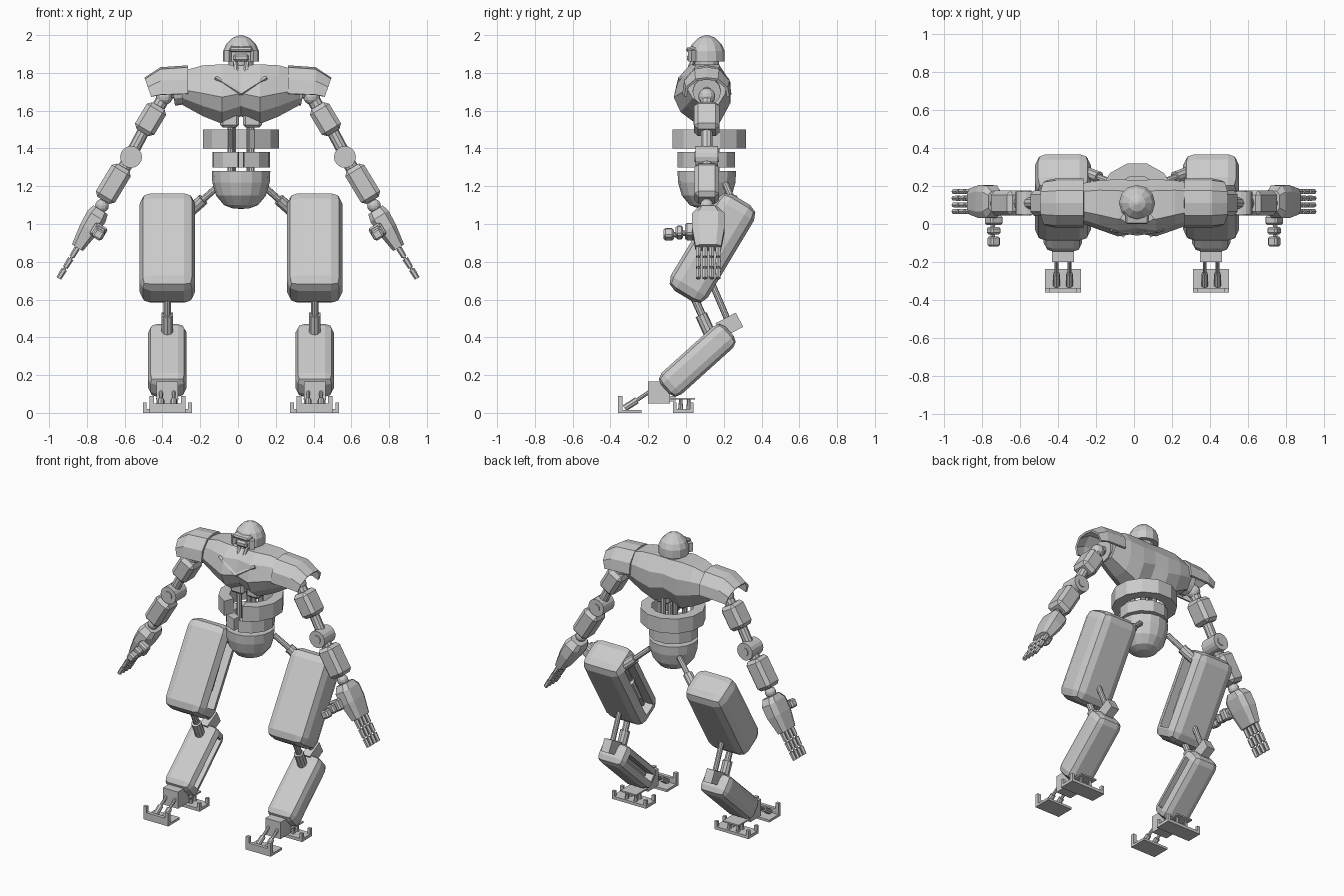
import bpy, bmesh, math
from math import radians, sin, cos, tau
from mathutils import Vector, Matrix, Euler

cube = bpy.data.objects.get("Cube")
if cube:
    bpy.data.objects.remove(cube, do_unlink=True)

GREY = (0.6, 0.6, 0.6, 1)
metal = bpy.data.materials.new("plain grey")
metal.use_nodes = True
metal.diffuse_color = GREY
metal.node_tree.nodes["Principled BSDF"].inputs["Base Color"].default_value = GREY

MID = 0.016      # centre line of body and legs
ARM_Y = 0.11     # depth of the arms


def emit(name, bm, centre=MID, mirror=False, shell=0):
    bmesh.ops.recalc_face_normals(bm, faces=bm.faces[:])
    mesh = bpy.data.meshes.new(name)
    bm.to_mesh(mesh)
    bm.free()
    mesh.materials.append(metal)
    obj = bpy.data.objects.new(name, mesh)
    obj.location.x = centre
    bpy.context.scene.collection.objects.link(obj)
    if shell:
        obj.modifiers.new("thickness", 'SOLIDIFY').thickness = shell
    if mirror:
        obj.modifiers.new("other side", 'MIRROR')
    return obj


def box(name, loc, size, rot=(0, 0, 0), bevel=0, segments=1, slot=None, **kw):
    bm = bmesh.new()
    turn = Euler([radians(a) for a in rot])
    bmesh.ops.create_cube(bm, size=1, matrix=Matrix.LocRotScale(Vector(loc), turn, Vector(size)))
    if bevel:
        bmesh.ops.bevel(bm, geom=bm.edges[:], offset=bevel, segments=segments,
                        profile=0.5, affect='EDGES')
    if slot:
        # sunken opening in the inward face
        bm.normal_update()
        inner = max((f for f in bm.faces if f.normal.x < -0.95), key=lambda f: f.calc_area())
        bmesh.ops.inset_region(bm, faces=[inner], thickness=slot[0])
        bmesh.ops.inset_region(bm, faces=[inner], thickness=0.001, depth=-slot[1])
    return emit(name, bm, **kw)


def rod(name, a, b, r, r_end=None, sides=10, **kw):
    a, b = Vector(a), Vector(b)
    bm = bmesh.new()
    place = Matrix.Translation((a + b) / 2) @ (b - a).to_track_quat('Z', 'Y').to_matrix().to_4x4()
    bmesh.ops.create_cone(bm, cap_ends=True, segments=sides, radius1=r,
                          radius2=r if r_end is None else r_end, depth=(b - a).length, matrix=place)
    return emit(name, bm, **kw)


def ball(name, loc, r, **kw):
    bm = bmesh.new()
    bmesh.ops.create_uvsphere(bm, u_segments=12, v_segments=8, radius=r,
                              matrix=Matrix.Translation(loc))
    return emit(name, bm, **kw)


def loft(name, rings, closed=True, caps=True, **kw):
    bm = bmesh.new()
    rows = [[bm.verts.new(p) for p in ring] for ring in rings]
    n = len(rows[0])
    for low, high in zip(rows, rows[1:]):
        for i in range(n if closed else n - 1):
            j = (i + 1) % n
            bm.faces.new((low[i], low[j], high[j], high[i]))
    if caps:
        bm.faces.new(rows[0])
        bm.faces.new(rows[-1])
    return emit(name, bm, **kw)


def lathe(name, profile, y, sides=12):
    rings = [[(r * cos(tau * i / sides), y + r * sin(tau * i / sides), z) for i in range(sides)]
             for r, z in profile]
    loft(name, rings)


def open_ring(name, outer, inner, low, high, y, gap, steps=11):
    # band around the waist, open at the front
    rings = []
    for i in range(steps + 1):
        a = radians(-90 + gap + (360 - 2 * gap) * i / steps)
        rings.append([(r * cos(a), y + r * sin(a), z)
                      for r, z in ((outer, low), (outer, high), (inner, high), (inner, low))])
    loft(name, rings)


# Head
lathe("helmet", [(0.095, 1.86), (0.095, 1.915), (0.08, 1.95), (0.045, 1.985), (0.008, 2.0)], 0.11)
box("brow", (0, 0.045, 1.93), (0.12, 0.09, 0.024), (12, 0, 0), bevel=0.008)
box("muzzle", (0, 0.045, 1.88), (0.085, 0.08, 0.042), bevel=0.012)
box("cheek", (0.06, 0.045, 1.89), (0.03, 0.06, 0.06), (0, 0, 35), mirror=True)
rod("neck", (0, ARM_Y, 1.8), (0, ARM_Y, 1.87), 0.065, sides=12)
rod("chin_tube", (0.032, 0.04, 1.87), (0.022, 0.0, 1.78), 0.013, sides=6, mirror=True)

# Torso: one outline resized along the shoulders
outline = [(.3, 1), (.1, .8), (0, .45), (.12, .2), (.4, 0), (.8, 0), (1, .35), (1, .7), (.8, 1)]
stations = [(0, -.05, .23, 1.84, 1.57), (.1, -.065, .235, 1.845, 1.53),
            (.2, -.03, .23, 1.84, 1.57), (.31, .01, .21, 1.81, 1.63)]
stations = [(-s[0], *s[1:]) for s in stations[:0:-1]] + stations
loft("torso", [[(x, front + u * (back - front), low + v * (top - low)) for u, v in outline]
               for x, front, back, top, low in stations])
rod("chest_chevron", (0.135, -0.03, 1.775), (0, -0.05, 1.69), 0.011, sides=4, mirror=True)
box("abdomen", (0.06, 0.1, 1.55), (0.1, 0.12, 0.08), bevel=0.015, mirror=True)

# Waist and pelvis
for x, y in ((0.055, 0.07), (0.045, 0.16)):
    rod("spine_rod", (x, y, 1.25), (x, y, 1.56), 0.018, mirror=True)
open_ring("upper_waist_ring", 0.205, 0.135, 1.4, 1.5, 0.12, 20)
open_ring("lower_waist_ring", 0.155, 0.1, 1.3, 1.38, ARM_Y, 6)
lathe("pelvis", [(0.155, 1.28), (0.152, 1.22), (0.132, 1.15), (0.09, 1.1), (0.045, 1.083), (0.005, 1.08)],
      ARM_Y, sides=16)

# Shoulders
arch = [(-.13, 0), (-.12, .5), (-.065, .93), (0, 1), (.065, .93), (.12, .5), (.13, 0)]
loft("shoulder_pad", [[(x + slant * v, 0.11 + u * w, low + v * (top - low)) for u, v in arch]
                      for x, slant, w, low, top in ((.265, 0, 1, 1.69, 1.84), (.41, 0, 1, 1.685, 1.83),
                                                    (.46, .035, .92, 1.675, 1.775))],
     closed=False, caps=False, shell=0.014, centre=0, mirror=True)

arm = dict(centre=0, mirror=True)
leg = dict(mirror=True)


def arm_point(x, z, dy=0):
    return (x, ARM_Y + dy, z)


rod("shoulder_socket", arm_point(0.28, 1.71), arm_point(0.345, 1.7), 0.075, sides=12, **arm)
rod("shoulder_axle", arm_point(0.33, 1.7), arm_point(0.39, 1.68), 0.03, **arm)
ball("shoulder_joint", arm_point(0.39, 1.675), 0.045, **arm)

# Arms
TILT = (0, -31, 0)
rod("shoulder_link", arm_point(0.39, 1.675), arm_point(0.45, 1.57), 0.035, **arm)
box("upper_arm", arm_point(0.463, 1.555), (0.118, 0.135, 0.165), TILT, bevel=0.022, **arm)
rod("upper_elbow_link", arm_point(0.49, 1.51), arm_point(0.57, 1.36), 0.032, **arm)
rod("elbow", arm_point(0.566, 1.355, -0.06), arm_point(0.566, 1.355, 0.06), 0.058, sides=16, **arm)
rod("elbow_pin", arm_point(0.566, 1.355, -0.066), arm_point(0.566, 1.355, 0.066), 0.028, sides=12, **arm)
rod("lower_elbow_link", arm_point(0.57, 1.35), arm_point(0.62, 1.27), 0.035, **arm)
box("forearm", arm_point(0.66, 1.213), (0.118, 0.13, 0.205), TILT, bevel=0.022, **arm)
rod("wrist_link", arm_point(0.69, 1.15), arm_point(0.735, 1.07), 0.025, **arm)
ball("wrist", arm_point(0.72, 1.097), 0.036, **arm)

# Hands: tapered palm, four jointed fingers, jointed thumb
along = Vector((0.52, 0, -0.854))
across = Vector((0.854, 0, 0.52))
palm_top = Vector((0.728, 0.118, 1.075))
octagon = [(1, .6), (.6, 1), (-.6, 1), (-1, .6), (-1, -.6), (-.6, -1), (.6, -1), (1, -.6)]
loft("palm", [[palm_top + along * t + across * (a * u) + Vector((0, w * v, 0)) for u, v in octagon]
              for t, a, w in ((0, .045, .055), (.04, .056, .085), (.12, .052, .087), (.235, .034, .068))],
     **arm)
for k in range(4):
    base = palm_top + along * 0.225 + Vector((0, (k - 1.5) * 0.035, 0))
    rod("finger_core", base, base + along * 0.2, 0.007, sides=6, **arm)
    for s in range(3):
        start = base + along * (0.012 + 0.066 * s)
        rod("finger_segment", start, start + along * 0.055, 0.016, 0.014, sides=6, **arm)
rod("thumb_core", (0.74, 0.05, 0.96), (0.745, -0.09, 0.94), 0.014, sides=6, **arm)
for y, z, size, length in ((0.02, 0.96, 0.075, 0.05), (-0.035, 0.955, 0.06, 0.04), (-0.092, 0.945, 0.055, 0.055)):
    box("thumb_segment", (0.738, y, z), (size, length, size), TILT, bevel=0.01, **arm)

# Hips and thighs
LEG = 0.39
rod("hip_rod", (0.11, 0.21, 1.21), (0.29, 0.28, 1.05), 0.018, **leg)
rod("hip_sleeve", (0.2, 0.245, 1.13), (0.29, 0.28, 1.05), 0.032, **leg)
box("thigh", (LEG, 0.14, 0.873), (0.295, 0.228, 0.595), (-31, 0, 0), bevel=0.06, segments=2,
    slot=(0.014, 0.1), **leg)
for shift in (-0.022, 0.022):
    rod("thigh_piston", (0.305, 0.04 + shift, 0.7), (0.305, 0.24 + shift, 1.04), 0.016, **leg)
rod("thigh_sleeve", (0.305, 0.08, 0.77), (0.305, 0.16, 0.91), 0.034, **leg)

# Knees
rod("knee_rod", (LEG, 0.03, 0.64), (LEG, 0.12, 0.44), 0.021, **leg)
rod("knee_sleeve", (LEG, 0.08, 0.52), (LEG, 0.125, 0.42), 0.032, **leg)
rod("rear_knee_rod", (LEG, 0.14, 0.68), (LEG, 0.23, 0.47), 0.017, **leg)
box("knee_block", (LEG, 0.23, 0.465), (0.06, 0.12, 0.085), (28, 0, 0), **leg)

# Shins
box("shin", (LEG, 0.06, 0.278), (0.203, 0.155, 0.46), (-48, 0, 0), bevel=0.046, segments=2,
    slot=(0.01, 0.07), **leg)
rod("shin_piston", (0.335, -0.04, 0.19), (0.335, 0.16, 0.37), 0.02, **leg)

# Feet
box("ankle_block", (LEG, -0.143, 0.108), (0.115, 0.115, 0.115), **leg)
box("toe_plate", (LEG, -0.298, 0.008), (0.19, 0.124, 0.016), **leg)
box("toe_wall", (LEG, -0.348, 0.025), (0.19, 0.024, 0.05), **leg)
box("heel_plate", (LEG, -0.015, 0.01), (0.26, 0.11, 0.02), **leg)
box("heel_bridge", (LEG, -0.018, 0.075), (0.12, 0.13, 0.01), **leg)
box("heel_arm", (LEG, -0.085, 0.075), (0.09, 0.06, 0.03), **leg)
for side in (-1, 1):
    x = LEG + side * 0.034
    rod("toe_rod", (x, -0.18, 0.12), (x, -0.325, 0.025), 0.01, sides=8, **leg)
    rod("toe_sleeve", (x, -0.26, 0.067), (x, -0.325, 0.025), 0.018, sides=8, **leg)
    box("toe_post", (LEG + side * 0.083, -0.348, 0.045), (0.024, 0.024, 0.09), **leg)
    for y in (-0.028, 0.015):
        rod("heel_strut", (x, y, 0.075), (x, y, 0.015), 0.008, 0.014, sides=8, **leg)
    for y in (-0.06, 0.03):
        box("heel_post", (LEG + side * 0.12, y, 0.028), (0.02, 0.02, 0.056), **leg)
